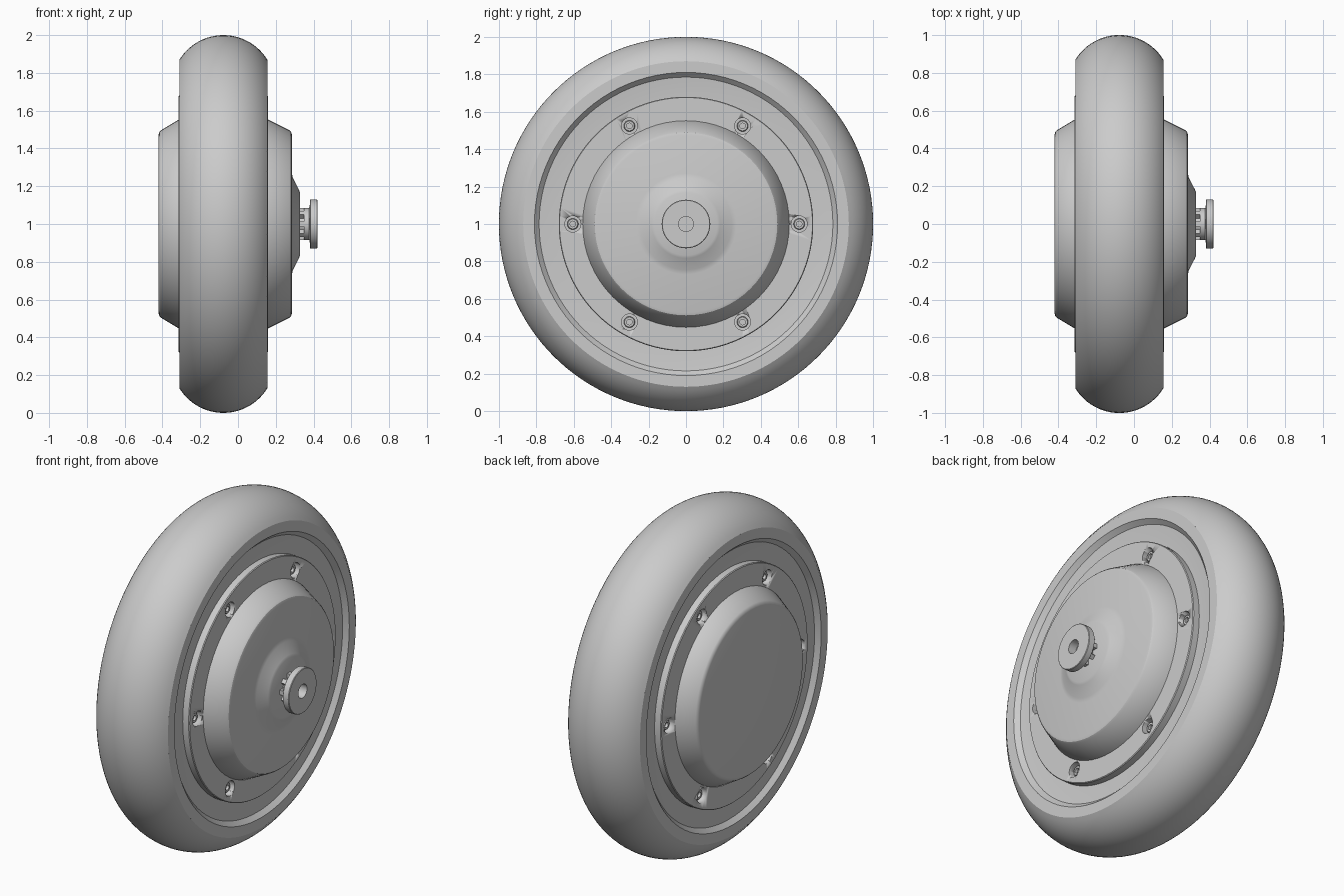
import bpy, bmesh, math
from mathutils import Matrix, Vector

if "Cube" in bpy.data.objects:
    bpy.data.objects.remove(bpy.data.objects["Cube"])

CX = -0.0775          # middle plane of the wheel
HALF = 0.2325         # half width of the tyre

grey = bpy.data.materials.new("mid_grey")
grey.diffuse_color = (0.6, 0.6, 0.6, 1)
grey.use_nodes = True
grey.node_tree.nodes["Principled BSDF"].inputs["Base Color"].default_value = grey.diffuse_color


def finish(name, bm, angle=30):
    bmesh.ops.remove_doubles(bm, verts=bm.verts, dist=1e-5)
    bmesh.ops.recalc_face_normals(bm, faces=bm.faces)
    me = bpy.data.meshes.new(name)
    bm.to_mesh(me)
    bm.free()
    ob = bpy.data.objects.new(name, me)
    bpy.context.collection.objects.link(ob)
    me.materials.append(grey)
    bpy.ops.object.select_all(action='DESELECT')
    bpy.context.view_layer.objects.active = ob
    ob.select_set(True)
    bpy.ops.object.shade_smooth_by_angle(angle=math.radians(angle))
    return ob


def lathe(bm, prof, steps, x0=0.0, y0=0.0, z0=1.0, closed=True):
    """Revolve (x, radius) points about a line parallel to x."""
    vs = [bm.verts.new((x0 + x, y0, z0 + r)) for x, r in prof]
    n = len(vs)
    es = [bm.edges.new((vs[i], vs[(i + 1) % n])) for i in range(n if closed else n - 1)]
    bmesh.ops.spin(bm, geom=vs + es, cent=(0, y0, z0), axis=(1, 0, 0),
                   angle=2 * math.pi, steps=steps, use_merge=True)


def turned(name, prof, steps=96, x0=0.0, closed=True, angle=30):
    bm = bmesh.new()
    lathe(bm, prof, steps, x0, closed=closed)
    return finish(name, bm, angle)


# Tyre: circular tread arc with a flat inner bore
R = (HALF ** 2 + 0.13 ** 2) / 0.26
a0 = math.asin(HALF / R)
arc = [(R * math.sin(a0 * t / 12), 1 - R + R * math.cos(a0 * t / 12)) for t in range(-12, 13)]
turned("tyre", arc + [(HALF, 0.86), (-HALF, 0.86)], 128, CX)

# Rim: flat lip, then a shallow dished web on both sides
side = [(HALF, 0.87), (HALF, 0.81), (0.207, 0.785), (0.195, 0.68), (0.195, 0.5)]
turned("rim", side + [(-x, r) for x, r in reversed(side)], 96, CX)

# Cover plates with six screw holes, and the screws in them
bolts = [(0.605 * math.cos(k * math.pi / 3), 1 + 0.605 * math.sin(k * math.pi / 3)) for k in range(6)]
for s, label in ((1, "right"), (-1, "left")):
    plate = turned(label + "_cover_plate",
                   [(s * 0.185, 0.5), (s * 0.185, 0.68), (s * 0.233, 0.68),
                    (s * 0.2375, 0.676), (s * 0.2375, 0.5)], 96, CX)
    bm = bmesh.new()
    for y, z in bolts:
        lathe(bm, [(s * 0.15, 0), (s * 0.15, 0.043), (s * 0.3, 0.043), (s * 0.3, 0)],
              24, CX, y, z, closed=False)
    cutter = finish("hole_cutter", bm)
    mod = plate.modifiers.new("holes", 'BOOLEAN')
    mod.object = cutter
    mod.solver = 'EXACT'
    bpy.ops.object.select_all(action='DESELECT')
    bpy.context.view_layer.objects.active = plate
    plate.select_set(True)
    bpy.ops.object.modifier_apply(modifier="holes")
    bpy.data.objects.remove(cutter)

    bm = bmesh.new()
    for y, z in bolts:
        lathe(bm, [(s * 0.19, 0), (s * 0.19, 0.03), (s * 0.216, 0.03), (s * 0.22, 0.026),
                   (s * 0.22, 0.015), (s * 0.205, 0.015), (s * 0.205, 0)],
              18, CX, y, z, closed=False)
    finish(label + "_screws", bm)

# Motor hub: left drum with a flat end, right drum rising to a low cone
turned("left_hub_drum", [(-0.27, 0), (-0.27, 0.555), (-0.315, 0.552), (-0.408, 0.496),
                         (-0.416, 0.488), (-0.42, 0.474), (-0.42, 0)], 64, closed=False)
turned("right_hub_drum", [(0.11, 0), (0.11, 0.555), (0.16, 0.552), (0.272, 0.496),
                          (0.281, 0.488), (0.285, 0.474), (0.285, 0.27), (0.290, 0.245),
                          (0.322, 0.183), (0.328, 0.168), (0.328, 0)], 64, closed=False)

# Spindle: finned neck, collar and bored end flange
turned("neck_core", [(0.3, 0), (0.3, 0.055), (0.36, 0.055), (0.36, 0)], 32, closed=False)
bm = bmesh.new()
for k in range(8):
    rot = Matrix.Rotation(k * math.pi / 4, 4, 'X')
    bmesh.ops.create_cube(bm, size=1, matrix=Matrix.Translation((0.335, 0, 1)) @ rot
                          @ Matrix.Translation((0, 0, 0.064))
                          @ Matrix.Diagonal((0.04, 0.026, 0.04, 1)))
finish("neck_fins", bm)
turned("neck_collar", [(0.35, 0.04), (0.35, 0.085), (0.384, 0.085), (0.384, 0.04)], 48)
turned("end_flange", [(0.36, 0), (0.38, 0.1), (0.38, 0.127), (0.383, 0.13), (0.417, 0.13),
                      (0.42, 0.127), (0.42, 0.04), (0.37, 0.04), (0.37, 0)], 48, closed=False)
